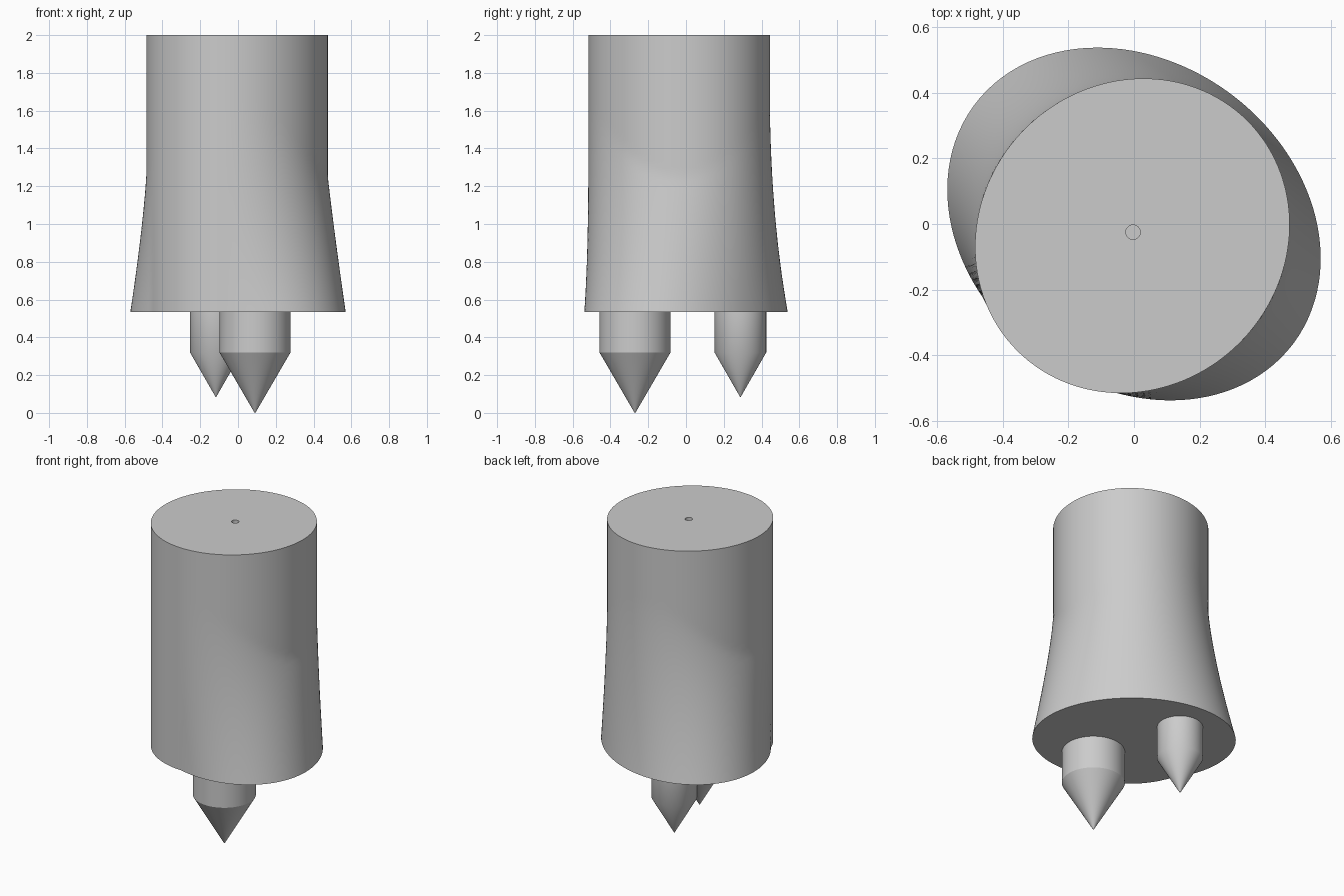
import bpy, bmesh
from math import sin, cos, pi, sqrt, radians

cube = bpy.data.objects.get("Cube")
if cube:
    bpy.data.objects.remove(cube)

grey = bpy.data.materials.new("plain grey")
grey.use_nodes = True
COLOR = (0.6, 0.6, 0.6, 1)
grey.diffuse_color = COLOR
grey.node_tree.nodes["Principled BSDF"].inputs["Base Color"].default_value = COLOR

SIDES = 128
CX, CY = -0.005, -0.036      # axis of the upper column
BASE, TOP = 0.535, 2.0


def stack(name, rings):
    """Skin a list of point rings and cap both ends."""
    bm = bmesh.new()
    loops = [[bm.verts.new(p) for p in ring] for ring in rings]
    for a, b in zip(loops, loops[1:]):
        for i in range(SIDES):
            j = (i + 1) % SIDES
            bm.faces.new((a[i], a[j], b[j], b[i]))
    bm.faces.new(loops[0][::-1])
    bm.faces.new(loops[-1])
    bmesh.ops.recalc_face_normals(bm, faces=bm.faces)
    mesh = bpy.data.meshes.new(name)
    bm.to_mesh(mesh)
    bm.free()
    obj = bpy.data.objects.new(name, mesh)
    bpy.context.collection.objects.link(obj)
    mesh.materials.append(grey)
    bpy.ops.object.select_all(action='DESELECT')
    bpy.context.view_layer.objects.active = obj
    obj.select_set(True)
    bpy.ops.object.shade_smooth_by_angle(angle=radians(30))
    return obj


def circle(x, y, r, z):
    return [(x + r * cos(2 * pi * i / SIDES), y + r * sin(2 * pi * i / SIDES), z)
            for i in range(SIDES)]


def top_radius(t):
    """Upper outline: a slight oval leaning along the diagonal."""
    return 1 / sqrt((cos(t - pi / 4) / 0.497) ** 2 + (sin(t - pi / 4) / 0.463) ** 2)


def foot_radius(t):
    """Lower outline: a tilted oval about the origin, seen from the column axis."""
    xx, xy, yy = 3.2, 0.662, 3.587
    c, s = cos(t), sin(t)
    a = xx * c * c + 2 * xy * c * s + yy * s * s
    b = xx * CX * c + xy * (CX * s + CY * c) + yy * CY * s
    k = xx * CX * CX + 2 * xy * CX * CY + yy * CY * CY - 1
    return (-b + sqrt(b * b - a * k)) / a


def body_ring(z):
    ring = []
    for i in range(SIDES):
        t = 2 * pi * i / SIDES
        s2 = sin(t) ** 2
        start = 1.25 + 0.4 * s2              # height where the flare begins
        f = max(0, (start - z) / (start - BASE)) ** (1 + 0.8 * s2)
        r = top_radius(t) + max(0, foot_radius(t) - top_radius(t)) * f
        ring.append((CX + r * cos(t), CY + r * sin(t), z))
    return ring


# Flared body with a small hole in the top
STEPS = 32
rings = [body_ring(BASE + (1.7 - BASE) * k / STEPS) for k in range(STEPS + 1)]
rings += [body_ring(TOP), circle(-0.003, -0.025, 0.022, TOP),
          circle(-0.003, -0.025, 0.022, TOP - 0.1)]
stack("flared_body", rings)

# Pointed pegs underneath
for name, x, y, r, tip in (("large_peg", 0.09, -0.27, 0.188, 0),
                           ("small_peg", -0.117, 0.288, 0.137, 0.085)):
    stack(name, [circle(x, y, 0.002, tip), circle(x, y, r, 0.32),
                 circle(x, y, r, BASE + 0.01)])
